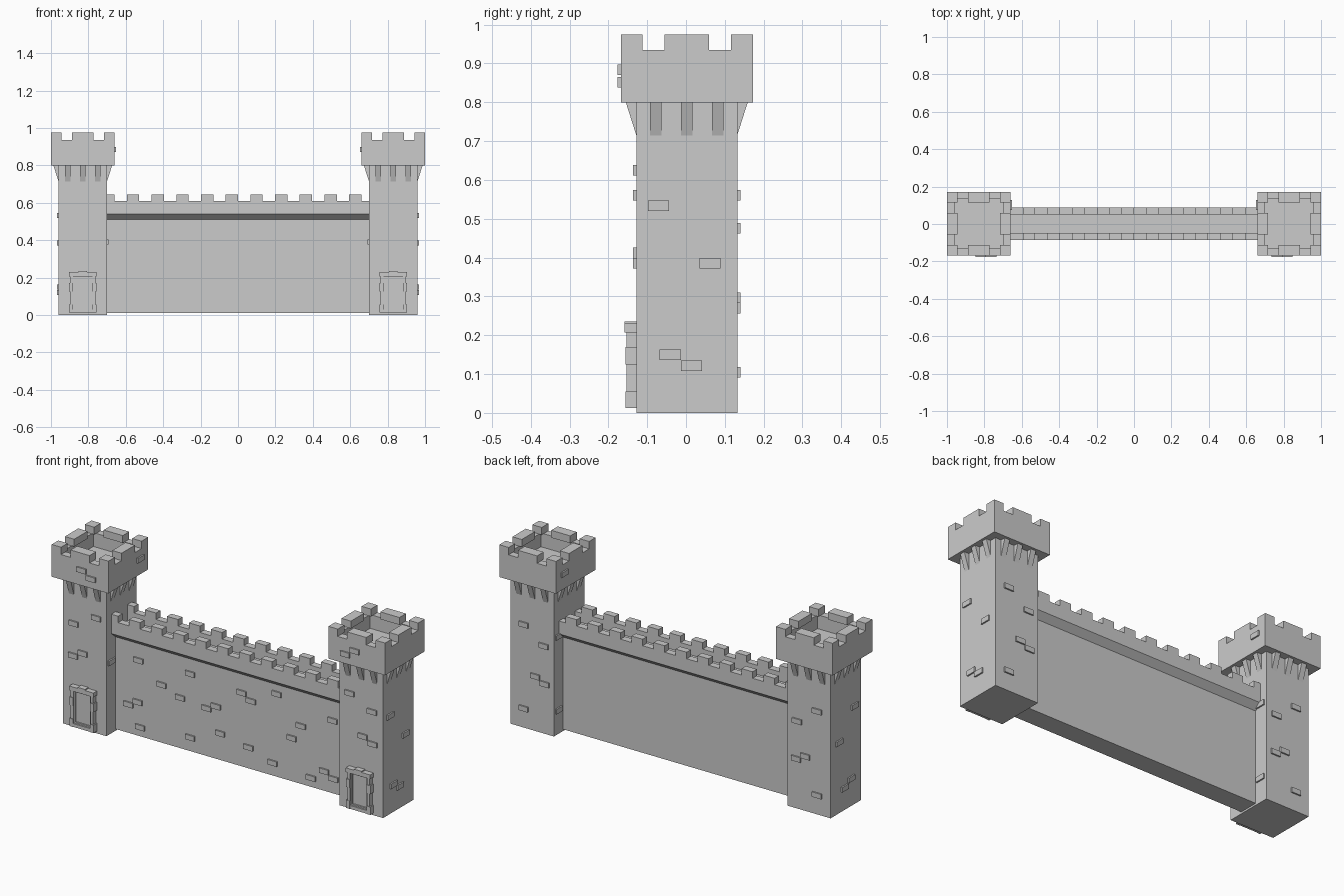
import bpy, bmesh
from mathutils import Vector, Matrix

if "Cube" in bpy.data.objects:
    bpy.data.objects.remove(bpy.data.objects["Cube"])

CX = 0.83          # tower centre distance from the middle
SHIFT_Y = 0.002    # small offset that centres the whole model


def finish(name, bm):
    bmesh.ops.recalc_face_normals(bm, faces=bm.faces)
    me = bpy.data.meshes.new(name)
    bm.to_mesh(me)
    bm.free()
    ob = bpy.data.objects.new(name, me)
    ob.location.y = SHIFT_Y
    bpy.context.collection.objects.link(ob)
    return ob


def add_box(bm, x, y, z):
    """Box from (min, max) ranges."""
    lo, hi = Vector((x[0], y[0], z[0])), Vector((x[1], y[1], z[1]))
    m = Matrix.Translation((lo + hi) / 2) @ Matrix.Diagonal((*(hi - lo), 1))
    return bmesh.ops.create_cube(bm, size=1, matrix=m)["verts"]


def add_prism(bm, profile, direction):
    """Extrude a closed 3D outline."""
    face = bm.faces.new([bm.verts.new(p) for p in profile])
    geom = bmesh.ops.extrude_face_region(bm, geom=[face], use_keep_orig=True)["geom"]
    bmesh.ops.translate(bm, vec=direction,
                        verts=[g for g in geom if isinstance(g, bmesh.types.BMVert)])


def mirrored(name, build):
    """Build a part around the tower axis, then place it on the right and mirrored left."""
    for side, s in (("right", 1), ("left", -1)):
        bm = bmesh.new()
        build(bm)
        for v in bm.verts:
            v.co.x = s * (CX + v.co.x)
        finish(f"{side}_{name}", bm)


# Tower shaft
mirrored("tower_shaft", lambda bm: add_box(bm, (-.13, .13), (-.13, .13), (0, .82)))


# Hollow tower head
def head(bm):
    add_box(bm, (-.17, .17), (-.17, .17), (.80, .935))
    top = max(bm.faces, key=lambda f: f.calc_center_median().z)
    bmesh.ops.inset_region(bm, faces=[top], thickness=.056)
    floor = bmesh.ops.extrude_discrete_faces(bm, faces=[top])["faces"][0]
    bmesh.ops.translate(bm, verts=floor.verts, vec=(0, 0, -.075))


mirrored("tower_head", head)


# Head merlons: four corners and four middles
def head_merlons(bm):
    spans = [(-.17, -.114), (-.057, .057), (.114, .17)]
    edge = {0: (-.17, -.114), 2: (.114, .17)}
    for i in range(3):
        for j in range(3):
            if i == 1 and j == 1:
                continue
            add_box(bm, spans[i], spans[j], (.935, .975))


mirrored("tower_merlons", head_merlons)


# Wedge corbels under the head, three per side
def corbels(bm):
    for k in range(4):
        rot = Matrix.Rotation(k * 1.5707963, 3, 'Z')
        for c in (-.08, 0, .08):
            tri = [(c - .015, -.125, .715), (c - .015, -.13, .715),
                   (c - .015, -.157, .80), (c - .015, -.125, .80)]
            add_prism(bm, [rot @ Vector(p) for p in tri], rot @ Vector((.03, 0, 0)))


mirrored("tower_corbels", corbels)


# Raised bricks on the tower faces: (offset along face, height)
BW, BH, OUT = .0275, .0135, .008


def tower_bricks(bm):
    def brick_y(x, z, y, s):
        add_box(bm, (x - BW, x + BW), sorted((y - s * .01, y + s * OUT)), (z - BH, z + BH))

    def brick_x(y, z, x, s):
        add_box(bm, sorted((x - s * .01, x + s * OUT)), (y - BW, y + BW), (z - BH, z + BH))

    for x, z in ((-.07, .625), (.065, .56), (.01, .412), (.068, .385)):
        brick_y(x, z, -.13, -1)
    for x, z in ((.05, .56), (-.07, .475), (-.075, .27), (-.02, .297), (.05, .105)):
        brick_y(x, z, .13, 1)
    for y, z in ((-.073, .533), (.06, .385), (-.043, .15), (.012, .121)):
        brick_x(y, z, .13, 1)
    for y, z in ((-.09, .39), (.09, .53), (.09, .13)):
        brick_x(y, z, -.13, -1)
    for x, z in ((-.067, .852), (-.01, .884)):
        brick_y(x, z, -.17, -1)
    brick_x(.1, .885, -.17, -1)


mirrored("tower_bricks", tower_bricks)


# Stone door frame with uneven jamb blocks
def door_frame(bm):
    for s in (-1, 1):
        for z0, z1, w, d in ((.012, .055, .073, .158), (.055, .125, .067, .155),
                             (.125, .17, .073, .158), (.17, .218, .067, .155)):
            add_box(bm, sorted((s * .051, s * w)), (-d, -.12), (z0, z1))
    add_box(bm, (-.06, .06), (-.156, -.12), (.012, .03))
    for x0, x1, z1 in ((-.073, -.022, .23), (-.022, .022, .236), (.022, .073, .23)):
        add_box(bm, (x0, x1), (-.16, -.12), (.207, z1))


mirrored("door_frame", door_frame)


# Door panel with a thin raised border
def door(bm):
    add_box(bm, (-.051, .051), (-.148, -.12), (.03, .207))
    front = min(bm.faces, key=lambda f: f.calc_center_median().y)
    bmesh.ops.inset_region(bm, faces=[front], thickness=.01)
    panel = bmesh.ops.extrude_discrete_faces(bm, faces=[front])["faces"][0]
    bmesh.ops.translate(bm, verts=panel.verts, vec=(0, .008, 0))


mirrored("door", door)

# Curtain wall with flared parapets and a sunken walkway
half = [(.053, .01), (.053, .51), (.087, .54), (.087, .61), (.05, .61), (.05, .56)]
outline = half + [(-y, z) for y, z in reversed(half)]
bm = bmesh.new()
add_prism(bm, [(-.705, y, z) for y, z in outline], (1.41, 0, 0))
finish("curtain_wall", bm)

# Wall merlons along both parapets
bm = bmesh.new()
for i in range(11):
    x0 = -.726 + .132 * i
    for y in ((-.087, -.05), (.05, .087)):
        add_box(bm, (max(x0, -.705), x0 + .066), y, (.61, .645))
finish("wall_merlons", bm)

# Raised bricks scattered on the wall front
bm = bmesh.new()
for x, z in ((-.56, .42), (-.25, .43), (.27, .46), (.06, .41), (.115, .38), (-.42, .325),
             (-.31, .285), (-.15, .27), (-.095, .295), (.415, .325), (.36, .245),
             (.605, .405), (-.565, .193), (-.62, .166), (-.25, .085), (-.55, .06),
             (-.07, .155), (.1, .125), (.245, .08), (.475, .06), (.555, .117), (.61, .09)):
    add_box(bm, (x - BW, x + BW), (-.053 - OUT, -.04), (z - BH, z + BH))
finish("wall_bricks", bm)
